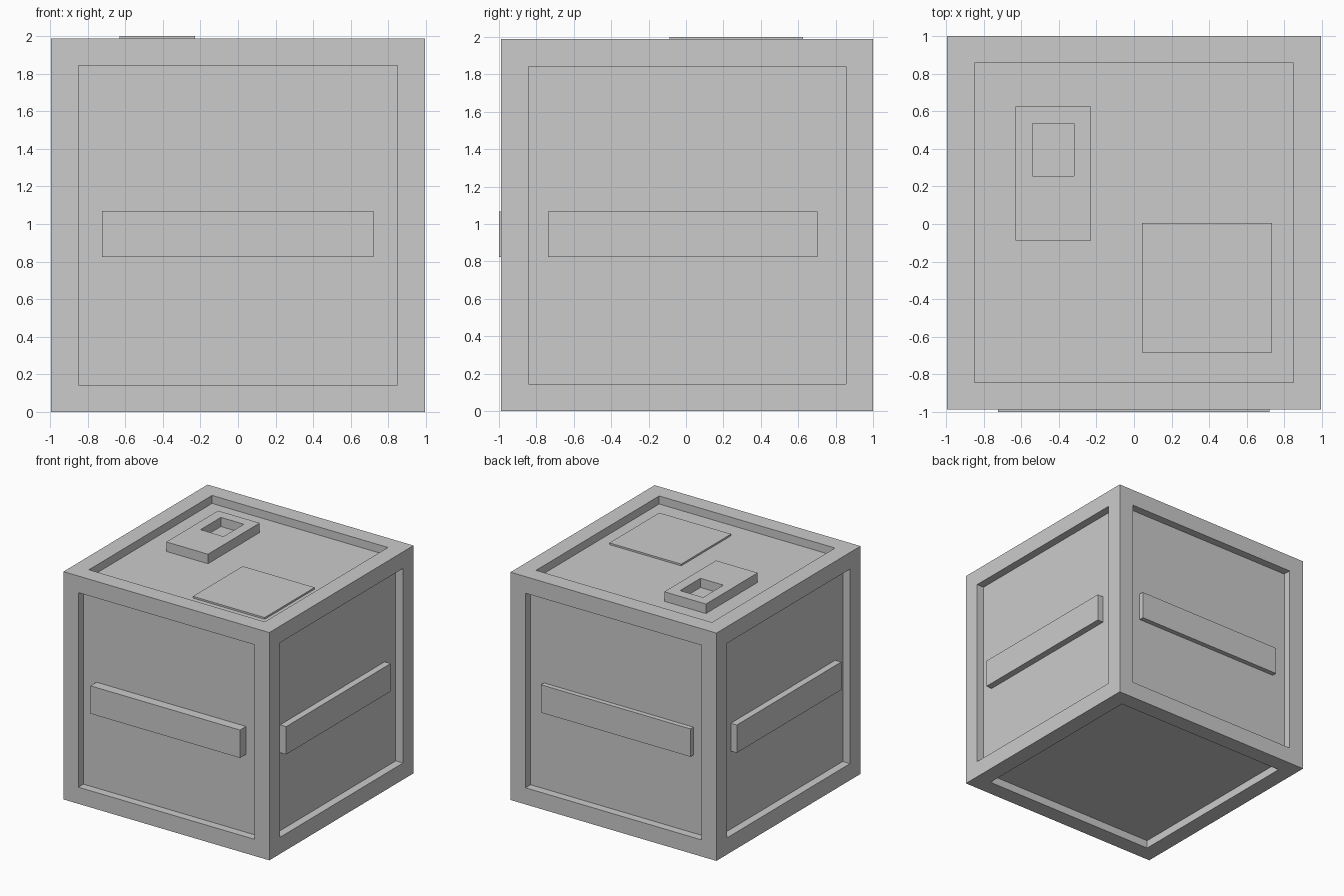
import bpy, bmesh
from mathutils import Vector

if "Cube" in bpy.data.objects:
    bpy.data.objects.remove(bpy.data.objects["Cube"])

HALF = 0.9935      # half the crate's edge length
RIM = 0.145        # width of the raised frame
DEPTH = 0.07       # how far the panels sit in
TOP = 2 * HALF
FLOOR = TOP - DEPTH


def box_bmesh(lo, hi):
    bm = bmesh.new()
    bmesh.ops.create_cube(bm, size=1)
    lo, hi = Vector(lo), Vector(hi)
    for v in bm.verts:
        v.co = (lo + hi) / 2 + v.co * (hi - lo)
    bm.normal_update()
    return bm


def inset(bm, faces, thickness, depth=0):
    bmesh.ops.inset_individual(bm, faces=faces, thickness=thickness,
                               depth=depth, use_even_offset=True)
    bm.normal_update()


def finish(name, bm):
    bm.normal_update()
    mesh = bpy.data.meshes.new(name)
    bm.to_mesh(mesh)
    bm.free()
    obj = bpy.data.objects.new(name, mesh)
    bpy.context.collection.objects.link(obj)


def box(name, lo, hi):
    finish(name, box_bmesh(lo, hi))


# Crate body: every face gets a frame, then its panel is pushed straight in
bm = box_bmesh((-HALF, 1 - TOP, 0), (HALF, 1, TOP))
panels = bm.faces[:]
inset(bm, panels, RIM)
inset(bm, panels, 0, -DEPTH)
finish("crate_body", bm)

# Handle bars on the four side panels
Z0, Z1 = 0.825, 1.068
front, back = 1 - TOP + DEPTH, 1 - DEPTH
side = HALF - DEPTH
box("front_bar", (-0.723, -1, Z0), (0.72, front, Z1))
box("back_bar", (-0.723, back, Z0), (0.72, back + 0.042, Z1))
for name, s in (("right_bar", 1), ("left_bar", -1)):
    x0, x1 = sorted((s * side, s * (side + 0.058)))
    box(name, (x0, -0.738, Z0), (x1, 0.702, Z1))

# Raised lock block with a rectangular pocket near its back end
bm = box_bmesh((-0.63, -0.088, FLOOR), (-0.228, 0.625, 2))
pocket = [max(bm.faces, key=lambda f: f.normal.z)]
inset(bm, pocket, 0.09)
for v in pocket[0].verts:
    v.co.y = max(v.co.y, 0.255)
inset(bm, pocket, 0, FLOOR + 0.003 - 2)
finish("lock_block", bm)

# Thin plate on the lid
box("lid_plate", (0.042, -0.682, FLOOR), (0.735, 0.006, FLOOR + 0.015))
